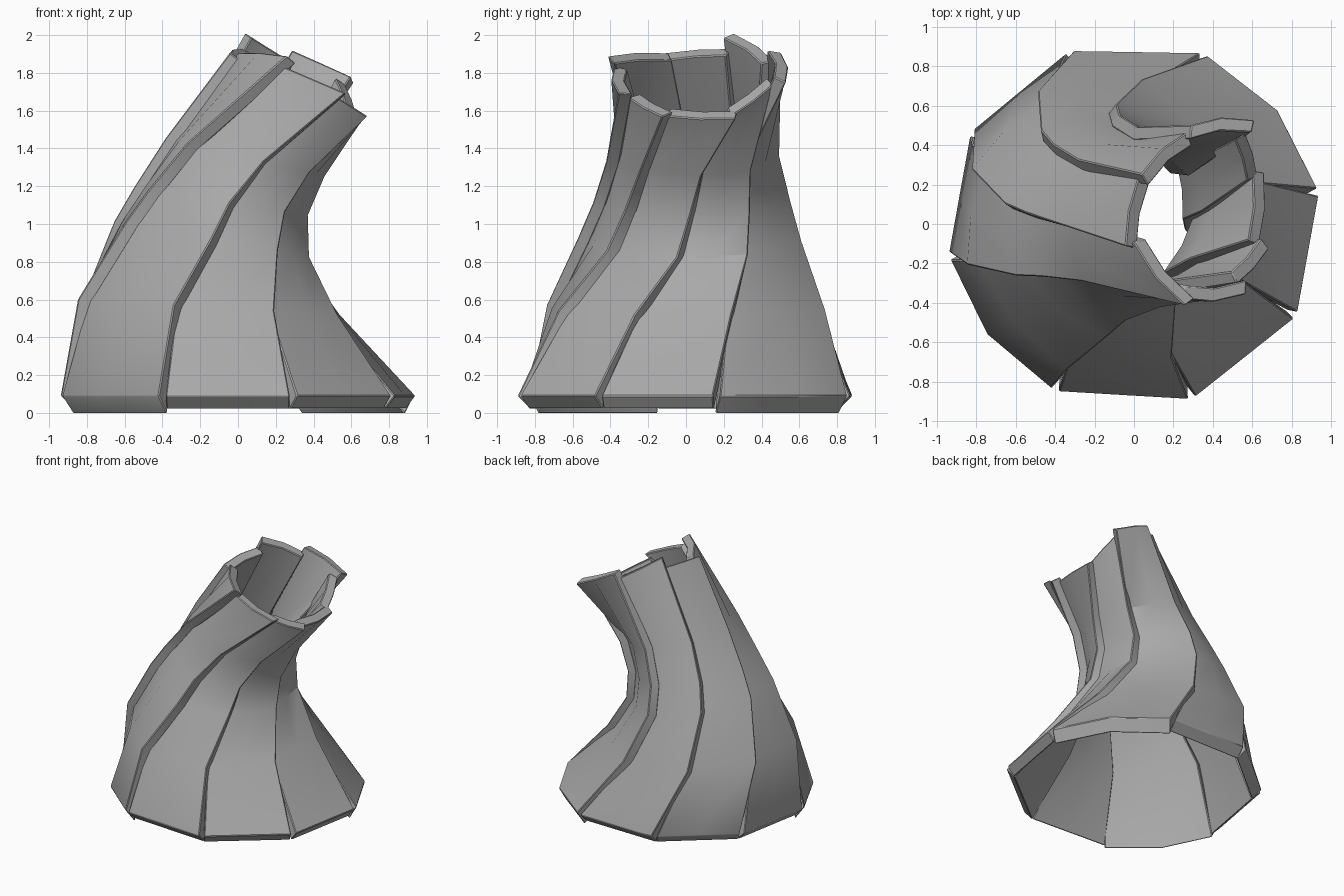
import bpy, bmesh
from math import radians, sin, cos
from mathutils import Vector

cube = bpy.data.objects.get("Cube")
if cube:
    bpy.data.objects.remove(cube, do_unlink=True)

grey = bpy.data.materials.new("plain grey")
grey.use_nodes = True
COLOUR = (0.4, 0.4, 0.4, 1)
grey.diffuse_color = COLOUR
grey.node_tree.nodes["Principled BSDF"].inputs["Base Color"].default_value = COLOUR

# Tilted rings of the bent tube: left x, left z, right x, right z, half depth, centre y, twist
RINGS = [
    (-0.95, 0.10, 0.95, 0.10, 0.93, 0.0, 0.0),
    (-0.84, 0.61, 0.54, 0.53, 0.73, 0.0, 0.17),
    (-0.63, 1.02, 0.35, 0.84, 0.56, 0.02, 0.43),
    (-0.52, 1.20, 0.34, 1.06, 0.49, 0.03, 0.53),
    (-0.35, 1.46, 0.43, 1.27, 0.43, 0.03, 0.66),
    (-0.05, 1.92, 0.68, 1.56, 0.46, 0.06, 1.0),
]
# Seam angles at the foot and at the rim, and how far each lags half way up
FOOT = [10, 68, 110, 150, 190, 245, 288, 330, 370]
RIM = [59, 106, 156, 201, 253, 303, 338, 385, 419]
LAG = [0, 0, 0, 0, 9, 0, -3, 0, 0]
# Slat tops: run past the rim at each corner, then flare of each corner
TOPS = [
    (0.15, 0.15, 0.19, 0.00),
    (0.10, 0.13, -0.08, 0.03),
    (0.05, 0.00, -0.05, 0.05),
    (0.02, 0.12, -0.05, 0.08),
    (0.06, 0.08, 0.00, 0.08),
    (0.04, 0.02, -0.05, 0.07),
    (0.00, 0.00, -0.05, 0.05),
    (0.00, 0.12, -0.05, 0.02),
]
TUBE_DIRECTION = Vector((0.5, 0, 0.86))
THICKNESS = 0.072


def ring_point(ring, angle, scale):
    lx, lz, rx, rz, depth, cy, _ = ring
    c, s = cos(radians(angle)) * scale, sin(radians(angle)) * scale
    return Vector(((lx + rx) / 2 + (rx - lx) / 2 * c,
                   cy + depth * s,
                   (lz + rz) / 2 + (rz - lz) / 2 * c))


def seam_angle(k, twist):
    return FOOT[k] + (RIM[k] - FOOT[k]) * twist - LAG[k] * 4 * twist * (1 - twist)


def is_wide(i):
    return FOOT[i + 1] - FOOT[i] > 50


def slat_row(i, level):
    """Leading corner, middle and trailing corner of one slat at one ring."""
    ring = RINGS[level]
    start, end = seam_angle(i, ring[6]), seam_angle(i + 1, ring[6])
    # The trailing edge stands proud of the tucked leading edge above the foot
    flare_a, flare_c, gap, bulge = -0.025 / ring[4], 0.036 / ring[4], 0, 0.6
    if level == 0:
        flare_a, flare_c, gap = 0, 0, 1.2
        bulge = 0.9 if is_wide(i) else 0
    run_a = run_c = 0
    if level == len(RINGS) - 1:
        run_a, run_c, flare_a, flare_c = TOPS[i]
    a = ring_point(ring, start + gap, 1 + flare_a)
    c = ring_point(ring, end - gap, 1 + flare_c)
    arc = ring_point(ring, (start + end) / 2, 1 + (flare_a + flare_c) / 2)
    b = ((a + c) / 2).lerp(arc, bulge)
    runs = (run_a, (run_a + run_c) / 2, run_c)
    return [p + TUBE_DIRECTION * r for p, r in zip((a, b, c), runs)]


def make_slat(i):
    bm = bmesh.new()
    outer = [[bm.verts.new(p) for p in slat_row(i, n)] for n in range(len(RINGS))]
    for low, high in zip(outer, outer[1:]):
        for k in range(2):
            bm.faces.new((low[k], low[k + 1], high[k + 1], high[k]))
    bm.normal_update()

    # Inner skin, with the foot sloping down towards the ground
    inner = [[bm.verts.new(v.co - v.normal * THICKNESS) for v in row] for row in outer]
    foot_drop = 0.095 if is_wide(i) else 0.07
    for out_vert, in_vert in zip(outer[0], inner[0]):
        in_vert.co.z = out_vert.co.z - foot_drop
    for low, high in zip(inner, inner[1:]):
        for k in range(2):
            bm.faces.new((high[k], high[k + 1], low[k + 1], low[k]))

    # Edge walls around the slat
    def border(rows):
        return (rows[0] + [r[2] for r in rows[1:-1]]
                + rows[-1][::-1] + [r[0] for r in rows[-2:0:-1]])
    o, n = border(outer), border(inner)
    for k in range(len(o)):
        j = (k + 1) % len(o)
        bm.faces.new((o[j], o[k], n[k], n[j]))
    bmesh.ops.recalc_face_normals(bm, faces=bm.faces)

    mesh = bpy.data.meshes.new(f"slat_{i + 1}")
    bm.to_mesh(mesh)
    bm.free()
    mesh.materials.append(grey)
    obj = bpy.data.objects.new(f"slat_{i + 1}", mesh)
    bpy.context.collection.objects.link(obj)
    bevel = obj.modifiers.new("soft edge", "BEVEL")
    bevel.width = 0.006
    bevel.segments = 1
    bevel.limit_method = "ANGLE"
    bevel.angle_limit = radians(50)
    return obj


slats = [make_slat(i) for i in range(len(TOPS))]

bpy.ops.object.select_all(action="DESELECT")
for slat in slats:
    slat.select_set(True)
bpy.context.view_layer.objects.active = slats[0]
bpy.ops.object.convert(target="MESH")
bpy.ops.object.shade_smooth_by_angle(angle=radians(30))

# Stand the slats on the ground
lowest = min(v.co.z for s in slats for v in s.data.vertices)
for slat in slats:
    for v in slat.data.vertices:
        v.co.z -= lowest
